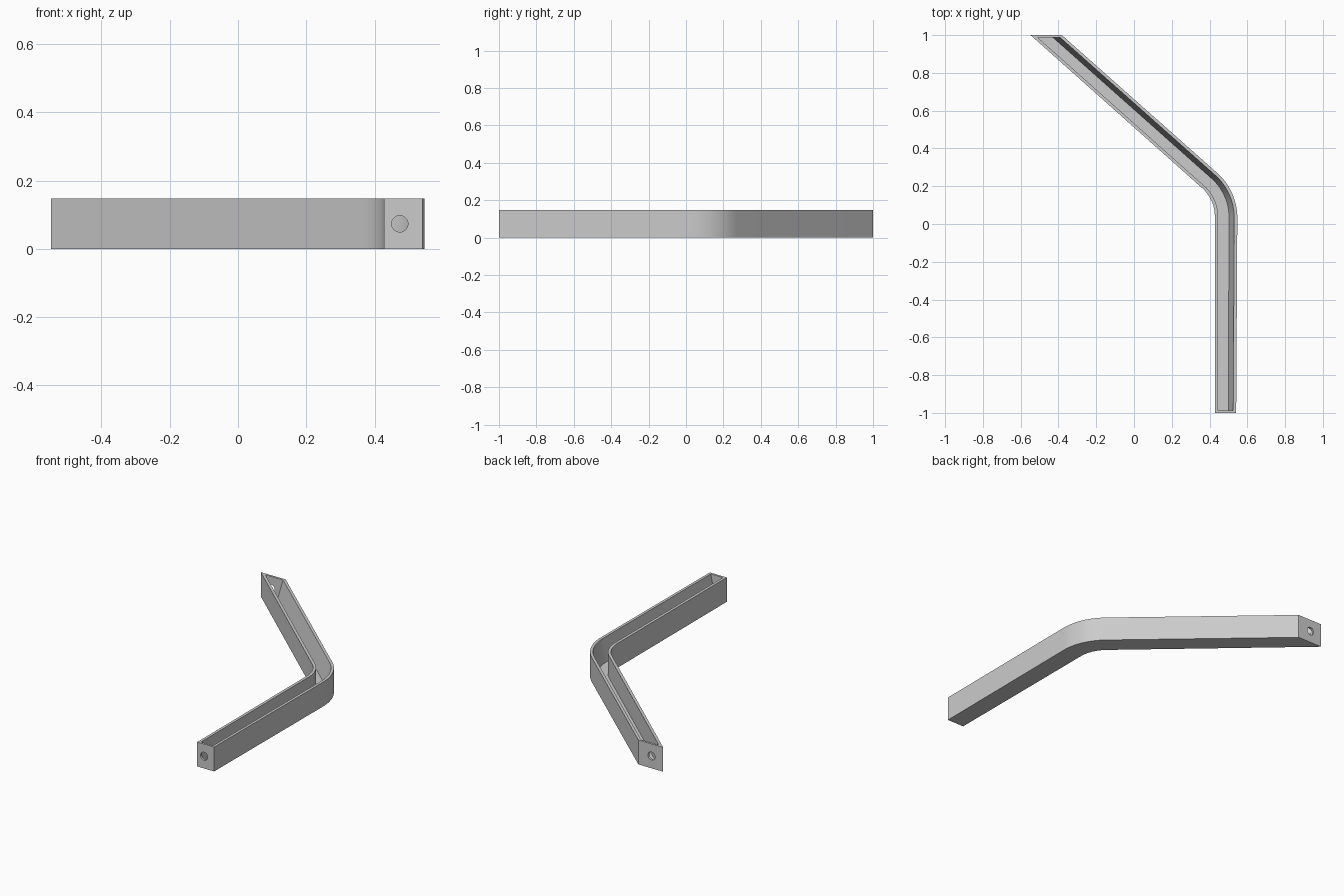
import bpy
import bmesh
from math import tan, pi
from mathutils import Vector

if "Cube" in bpy.data.objects:
    bpy.data.objects.remove(bpy.data.objects["Cube"], do_unlink=True)

HEIGHT, FLOOR, CAP, HOLE_R = 0.147, 0.015, 0.013, 0.024
BEND_STEPS = 14

grey = bpy.data.materials.new("matte grey")
grey.use_nodes = True
grey.diffuse_color = (0.6, 0.6, 0.6, 1)
grey.node_tree.nodes["Principled BSDF"].inputs["Base Color"].default_value = (0.6, 0.6, 0.6, 1)


def bent_path(start, corner, end, radius, trim):
    """Two straight runs joined by a rounded corner, shortened in y at both ends."""
    a, c, b = Vector(start), Vector(corner), Vector(end)
    to_a, to_b = (a - c).normalized(), (b - c).normalized()
    reach = radius * tan((pi - to_a.angle(to_b)) / 2)
    centre = c + (to_a + to_b).normalized() * (radius ** 2 + reach ** 2) ** 0.5
    p = (c + to_a * reach - centre).normalized()
    q = (c + to_b * reach - centre).normalized()
    arc = [centre + p.slerp(q, i / BEND_STEPS) * radius for i in range(BEND_STEPS + 1)]
    return [a - to_a * (trim / abs(to_a.y))] + arc + [b - to_b * (trim / abs(to_b.y))]


def loft(name, section, trim):
    """Sweep a section of (fraction across, height) pairs between the two side rails."""
    inner = bent_path((0.428, -1), (0.428, 0.13), (-0.548, 1), 0.2, trim)
    outer = bent_path((0.541, -1), (0.548, 0.175), (-0.382, 1), 0.32, trim)
    bm = bmesh.new()
    rings = [[bm.verts.new((*i.lerp(o, f), z)) for f, z in section] for i, o in zip(inner, outer)]
    n = len(section)
    for r, s in zip(rings, rings[1:]):
        for k in range(n):
            bm.faces.new((r[k], r[(k + 1) % n], s[(k + 1) % n], s[k]))
    bm.faces.new(rings[0])
    bm.faces.new(rings[-1])
    bmesh.ops.recalc_face_normals(bm, faces=bm.faces)
    mesh = bpy.data.meshes.new(name)
    bm.to_mesh(mesh)
    bm.free()
    mesh.materials.append(grey)
    obj = bpy.data.objects.new(name, mesh)
    bpy.context.collection.objects.link(obj)
    return obj


def hole_cutter(name, x, y):
    bpy.ops.mesh.primitive_cylinder_add(vertices=32, radius=HOLE_R, depth=0.06,
                                        location=(x, y, HEIGHT / 2), rotation=(pi / 2, 0, 0))
    obj = bpy.context.object
    obj.name = name
    obj.data.materials.append(grey)
    return obj


# Solid bar, then the open trough with one leaning wall
channel = loft("bent_channel", [(0, 0), (1, 0), (1, HEIGHT), (0, HEIGHT)], 0)
over = 0.02
lean = 0.23 / (HEIGHT - FLOOR)
trough = loft("trough_cutter", [(0.145, FLOOR), (0.63, FLOOR),
                                (0.86 + lean * over, HEIGHT + over), (0.145, HEIGHT + over)], CAP)

# Round bolt holes through the end caps
cutters = [trough, hole_cutter("front_hole_cutter", 0.474, -1), hole_cutter("back_hole_cutter", -0.47, 1)]

bpy.ops.object.select_all(action='DESELECT')
channel.select_set(True)
bpy.context.view_layer.objects.active = channel
for cutter in cutters:
    cutter.hide_render = True
    cut = channel.modifiers.new(cutter.name, 'BOOLEAN')
    cut.operation = 'DIFFERENCE'
    cut.solver = 'EXACT'
    cut.object = cutter
    bpy.ops.object.modifier_apply(modifier=cut.name)
    bpy.data.objects.remove(cutter, do_unlink=True)

bpy.ops.object.shade_smooth_by_angle(angle=pi / 6)
